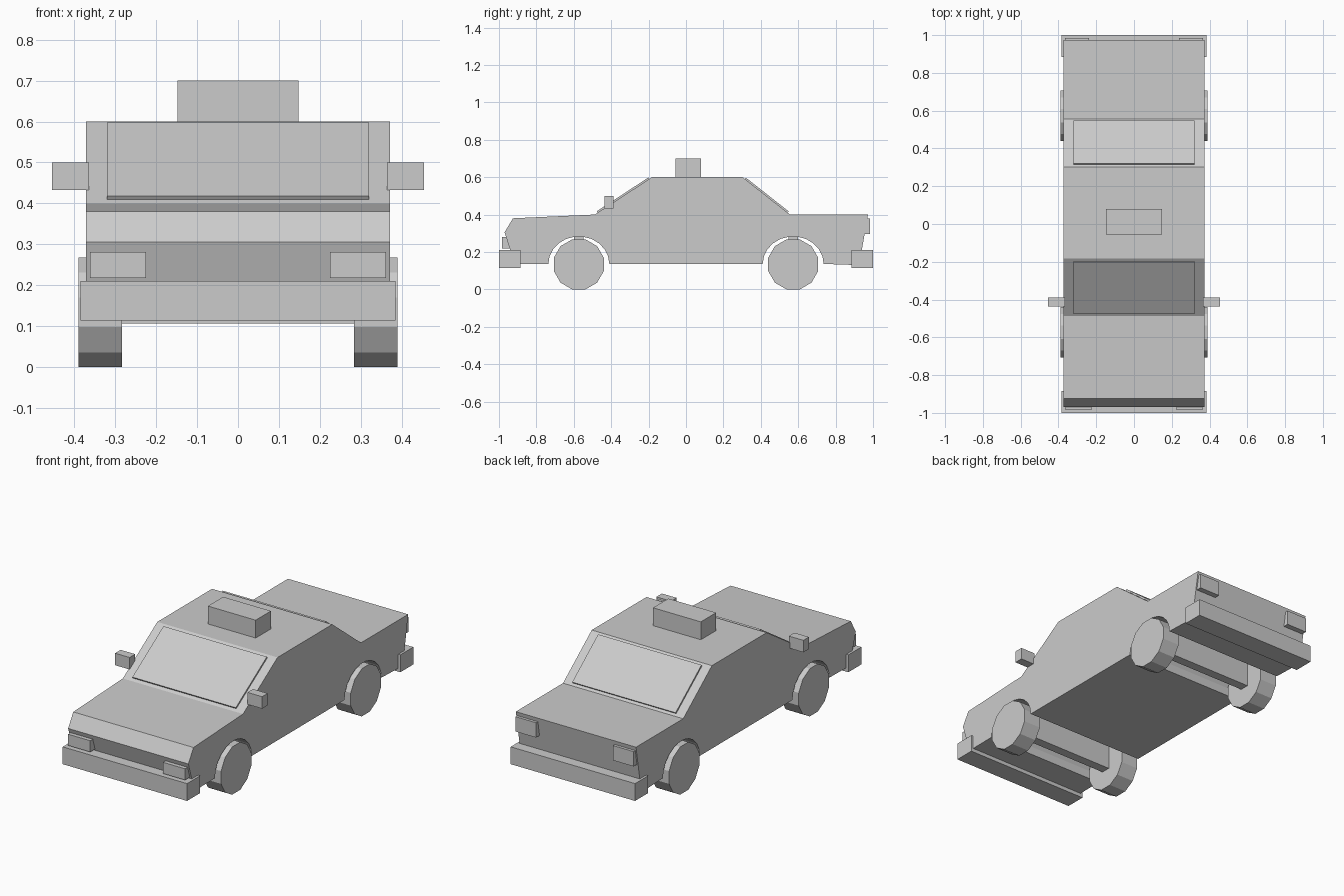
import bpy, bmesh, math
from mathutils import Vector

cube = bpy.data.objects.get("Cube")
if cube:
    bpy.data.objects.remove(cube, do_unlink=True)

grey = bpy.data.materials.new("light grey")
grey.use_nodes = True
colour = (0.6, 0.6, 0.6, 1)
grey.diffuse_color = colour
grey.node_tree.nodes["Principled BSDF"].inputs["Base Color"].default_value = colour


def extrude_profile(name, profile, x0, x1):
    """Solid made from a (y, z) outline swept along x."""
    bm = bmesh.new()
    face = bm.faces.new([bm.verts.new((x0, y, z)) for y, z in profile])
    swept = bmesh.ops.extrude_face_region(bm, geom=[face])
    verts = [v for v in swept["geom"] if isinstance(v, bmesh.types.BMVert)]
    bmesh.ops.translate(bm, verts=verts, vec=(x1 - x0, 0, 0))
    bmesh.ops.recalc_face_normals(bm, faces=bm.faces)
    mesh = bpy.data.meshes.new(name)
    bm.to_mesh(mesh)
    bm.free()
    mesh.materials.append(grey)
    obj = bpy.data.objects.new(name, mesh)
    bpy.context.collection.objects.link(obj)
    return obj


def box(name, x, y, z):
    return extrude_profile(name, [(y[0], z[0]), (y[1], z[0]), (y[1], z[1]), (y[0], z[1])], *x)


def pair(name, x, y, z):
    box("left_" + name, x, y, z)
    box("right_" + name, (-x[1], -x[0]), y, z)


def arch(centre, segments=11):
    """Wheel arch outline, from the rear end to the front end."""
    angles = [math.pi * i / segments for i in range(segments + 1)]
    return [(centre + 0.163 * math.cos(a), 0.136 + 0.147 * math.sin(a)) for a in angles]


def glass(name, low, high):
    """Thin raised pane on a sloping part of the cabin."""
    low, high = Vector(low), Vector(high)
    slope = high - low
    normal = Vector((-slope.y, slope.x)).normalized() * 0.009
    if normal.y < 0:
        normal = -normal
    a, b = low + slope * 0.05, low + slope * 0.95
    extrude_profile(name, [a, b, b + normal, a + normal], -0.32, 0.32)


AXLE = 0.573
WHEEL_RADIUS = 0.1335 / math.cos(math.pi / 12)

# Body shell with the wheel arches cut through its underside
front_glass = [(-0.487, 0.4), (-0.182, 0.6)]
rear_glass = [(0.556, 0.4), (0.302, 0.6)]
body = [(-0.92, 0.134), (-0.94, 0.21), (-0.97, 0.305), (-0.925, 0.38)]
body += front_glass + rear_glass[::-1]
body += [(0.973, 0.4), (0.94, 0.21), (0.92, 0.13)]
body += arch(AXLE) + arch(-AXLE)
extrude_profile("body", body, -0.372, 0.372)

# Raised glass panes
glass("windshield", *front_glass)
glass("rear_window", *rear_glass)

# Wheels and axle beams
for place, y in (("front", -AXLE), ("rear", AXLE)):
    rim = []
    for i in range(12):
        a = math.pi * (2 * i + 1) / 12
        rim.append((y + WHEEL_RADIUS * math.cos(a), 0.1335 + WHEEL_RADIUS * math.sin(a)))
    extrude_profile("left_" + place + "_wheel", rim, 0.284, 0.39)
    extrude_profile("right_" + place + "_wheel", rim, -0.39, -0.284)
    box(place + "_axle_beam", (-0.29, 0.29), (y - 0.026, y + 0.026), (0.106, 0.282))

# Bumpers
box("front_bumper", (-0.385, 0.385), (-1, -0.885), (0.113, 0.21))
box("rear_bumper", (-0.385, 0.385), (0.885, 1), (0.113, 0.21))

# Lamps, mirrors and roof sign
pair("headlight", (0.225, 0.362), (-0.985, -0.93), (0.218, 0.281))
pair("tail_light", (0.238, 0.365), (0.94, 0.985), (0.295, 0.378))
pair("mirror", (0.365, 0.455), (-0.437, -0.388), (0.433, 0.5))
box("roof_sign", (-0.148, 0.148), (-0.055, 0.08), (0.595, 0.7))
